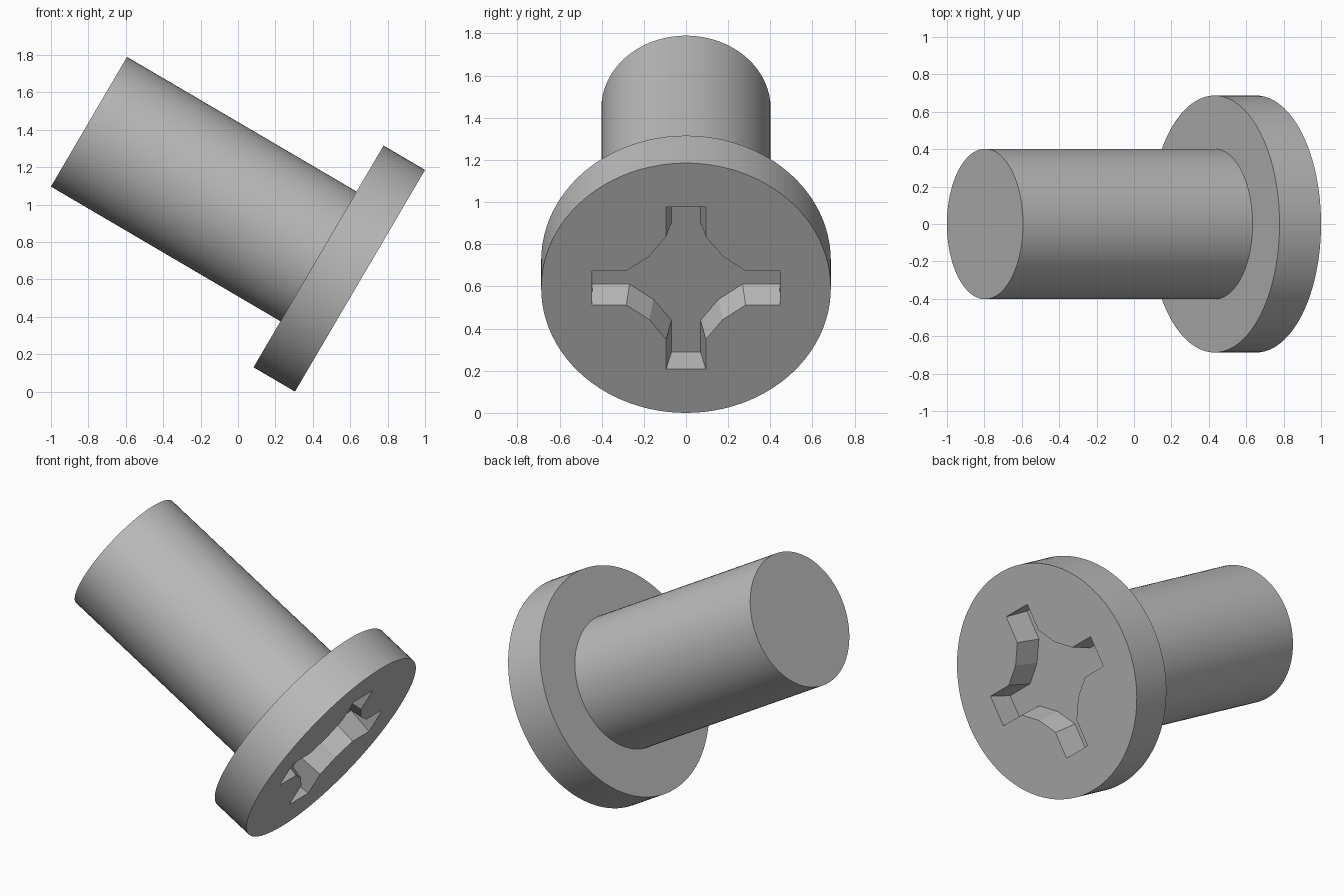
import bpy, bmesh
from math import radians, sin, cos
from mathutils import Matrix

TILT = radians(30.4)
HEAD_R, HEAD_T = 0.687, 0.257
SHANK_R, LENGTH = 0.402, 1.68
RECESS_DEPTH = 0.155

cube = bpy.data.objects.get("Cube")
if cube:
    bpy.data.objects.remove(cube, do_unlink=True)

# Single grey metal
metal = bpy.data.materials.new("grey metal")
metal.use_nodes = True
GREY = (0.5, 0.5, 0.5, 1)
metal.diffuse_color = GREY
metal.node_tree.nodes["Principled BSDF"].inputs["Base Color"].default_value = GREY

# Local +z points out of the head; its origin is the middle of the head face
face_centre = (1 - HEAD_R * sin(TILT), 0, HEAD_R * cos(TILT))
PLACE = Matrix.Translation(face_centre) @ Matrix.Rotation(radians(90) + TILT, 4, 'Y')


def add_object(name, bm):
    bmesh.ops.recalc_face_normals(bm, faces=bm.faces)
    mesh = bpy.data.meshes.new(name)
    bm.to_mesh(mesh)
    bm.free()
    mesh.materials.append(metal)
    obj = bpy.data.objects.new(name, mesh)
    bpy.context.collection.objects.link(obj)
    obj.matrix_world = PLACE
    return obj


def cylinder(name, radius, low, high):
    bm = bmesh.new()
    bmesh.ops.create_cone(bm, cap_ends=True, segments=96, radius1=radius, radius2=radius,
                          depth=high - low, matrix=Matrix.Translation((0, 0, (low + high) / 2)))
    return add_object(name, bm)


def cross_outline(quarter):
    """Repeat one inner corner of the cross four times about the axis."""
    points = []
    for _ in range(4):
        points += quarter
        quarter = [(-y, x) for x, y in quarter]
    return points


def cross_corner(length, half, start, mid):
    return [(length, half), (start, half), (mid, mid), (half, start), (half, length)]


# Head and shank
head = cylinder("head", HEAD_R, -HEAD_T, 0)
shank = cylinder("shank", SHANK_R, -LENGTH, -HEAD_T)

# Tapered cross recess, cut out of the head
rim = cross_outline(cross_corner(0.446, 0.094, 0.283, 0.174))
floor = cross_outline(cross_corner(0.444, 0.069, 0.268, 0.154))
ABOVE = 0.02
grow = ABOVE / RECESS_DEPTH
bm = bmesh.new()
top = [bm.verts.new((x + (x - u) * grow, y + (y - v) * grow, ABOVE))
       for (x, y), (u, v) in zip(rim, floor)]
bottom = [bm.verts.new((u, v, -RECESS_DEPTH)) for u, v in floor]
bm.faces.new(top)
bm.faces.new(bottom[::-1])
for i in range(len(top)):
    j = (i + 1) % len(top)
    bm.faces.new((top[i], bottom[i], bottom[j], top[j]))
cutter = add_object("recess_cutter", bm)
cutter.hide_render = True
cutter.hide_set(True)

cut = head.modifiers.new("cross recess", 'BOOLEAN')
cut.operation = 'DIFFERENCE'
cut.solver = 'EXACT'
cut.object = cutter

# Smooth round sides, sharp rims
bpy.ops.object.select_all(action='DESELECT')
for part in (head, shank):
    part.select_set(True)
    bpy.context.view_layer.objects.active = part
bpy.ops.object.shade_smooth_by_angle(angle=radians(20))

# Bake the cut so the recess walls stay flat, then drop the cutter
bpy.context.view_layer.objects.active = head
bpy.ops.object.modifier_apply(modifier=cut.name)
bpy.data.objects.remove(cutter, do_unlink=True)
for polygon in head.data.polygons:
    x, y, z = polygon.center
    if (x * x + y * y) ** 0.5 < HEAD_R * 0.9:
        polygon.use_smooth = False
